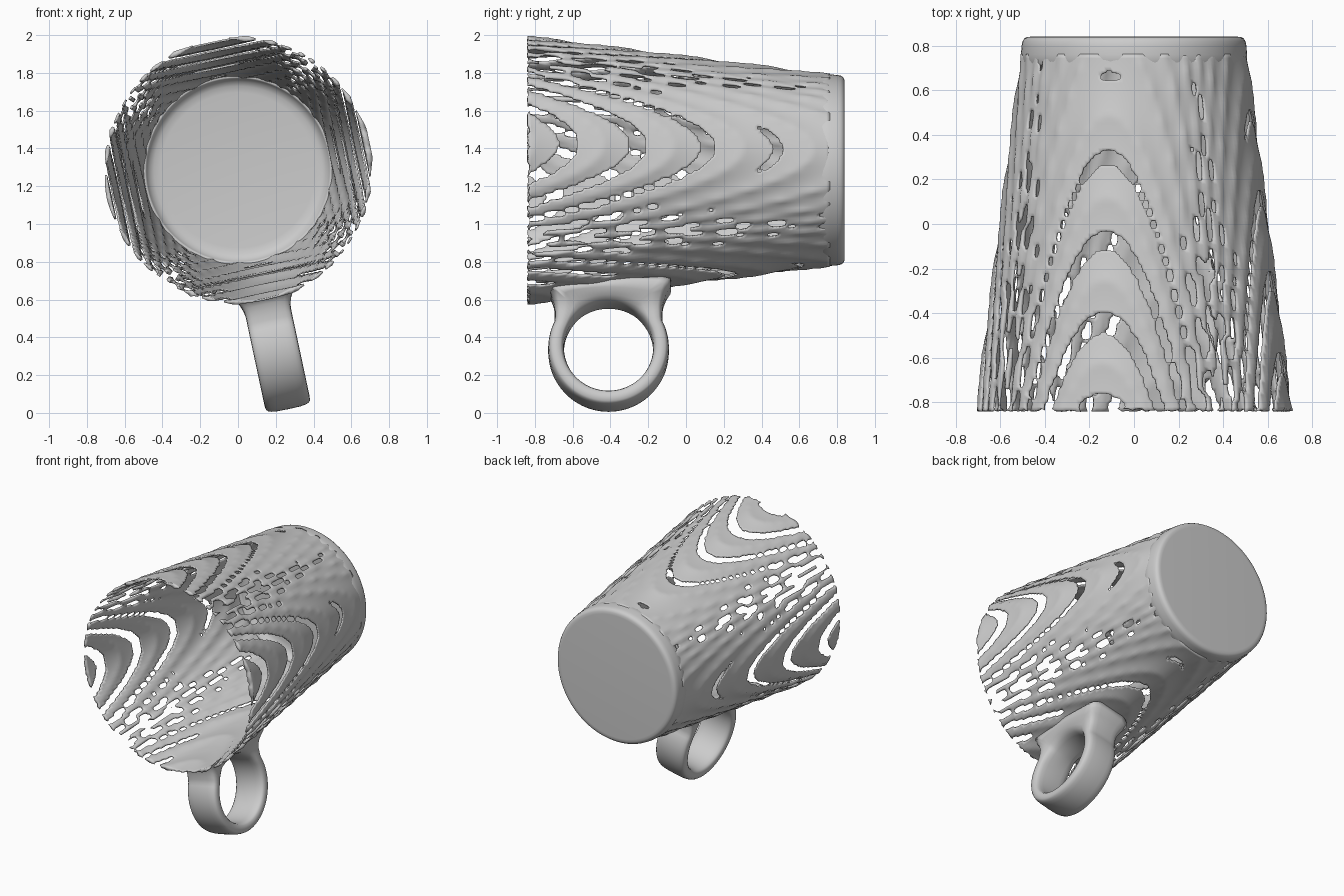
import bpy, bmesh, math, random
from math import sin, cos, pi, hypot, floor, sqrt

if "Cube" in bpy.data.objects:
    bpy.data.objects.remove(bpy.data.objects["Cube"])

random.seed(4)
TILT = math.radians(12)      # cup is rolled so the handle leans sideways
ZC = 1.285                   # height of the cup axis
H = 0.0466                   # spacing of the grid that eroded the wall
Y0, Y1 = -0.84, 0.76
PU, PW = 0.5779 / H - 0.5, 0.5552 / H - 0.5


def mid_radius(y):
    return 0.593 - 0.126 * y


def place(u, y, w):
    """Cup frame (u sideways, w away from handle) to world."""
    return (cos(TILT) * u - sin(TILT) * w, y, ZC + sin(TILT) * u + cos(TILT) * w)


def unplace(co):
    x, z = co[0], co[2] - ZC
    return cos(TILT) * x + sin(TILT) * z, co[1], -sin(TILT) * x + cos(TILT) * z


def make_object(name, bm):
    bmesh.ops.recalc_face_normals(bm, faces=bm.faces)
    me = bpy.data.meshes.new(name)
    bm.to_mesh(me)
    bm.free()
    me.shade_smooth()
    ob = bpy.data.objects.new(name, me)
    bpy.context.collection.objects.link(ob)
    return ob


def bridge(bm, rings, closed=False):
    n = len(rings[0])
    for k in range(len(rings) if closed else len(rings) - 1):
        a, b = rings[k], rings[(k + 1) % len(rings)]
        for i in range(n):
            j = (i + 1) % n
            bm.faces.new((a[i], a[j], b[j], b[i]))


def erosion(u, y, w):
    """Ratio above 1 where the thin wall falls between grid lines."""
    rm = mid_radius(y)
    p, q = u / H - PU, w / H - PW
    i, j = floor(p), floor(q)
    s, t = p - i, q - j
    f = 0.0
    for a, ws in ((0, 1 - s), (1, s)):
        for b, wt in ((0, 1 - t), (1, t)):
            f += ws * wt * abs(hypot((i + a + PU) * H, (j + b + PW) * H) - rm) / H
    r = hypot(u, w)
    n1 = max(abs(u), abs(w)) / r
    s2 = (2 * u * w / r ** 2) ** 2
    return f / (n1 * (0.485 + 0.02 * y) + s2 * (0.025 + 0.025 * y))


# Perforated wall: tapered tube with eroded cells removed
bm = bmesh.new()
NA, NY = 220, 88
rings = []
for k in range(NY + 1):
    y = Y0 + (Y1 - Y0) * k / NY
    r = mid_radius(y)
    rings.append([bm.verts.new(place(r * cos(2 * pi * i / NA), y, r * sin(2 * pi * i / NA)))
                  for i in range(NA)])
bridge(bm, rings)
holes = []
for f in bm.faces:
    u, y, w = unplace(f.calc_center_median())
    k = mid_radius(y) / hypot(u, w)
    near_handle = w < 0 and abs(u) < 0.2 and y < -0.05
    if not near_handle and erosion(u * k, y, w * k) > 1:
        holes.append(f)
bmesh.ops.delete(bm, geom=holes, context='FACES')
for _ in range(3):
    edge = [v for v in bm.verts if v.is_boundary and Y0 + 0.005 < v.co.y < Y1 - 0.01]
    bmesh.ops.smooth_vert(bm, verts=edge, factor=0.5,
                          use_axis_x=True, use_axis_y=True, use_axis_z=True)
for v in bm.verts:           # ragged lip
    if v.co.y < Y0 + 0.005:
        v.co.y += random.choice((0, 0, 0.004, 0.012))
wall = make_object("cup_wall", bm)
group = wall.vertex_groups.new(name="thickness")
for v in wall.data.vertices:
    u, y, w = unplace(v.co)
    g = 1 - 0.75 * min(1, max(0, erosion(u, y, w)))
    group.add([v.index], max(g, 0.25), 'REPLACE')
mod = wall.modifiers.new("thickness", 'SOLIDIFY')
mod.thickness = 0.035
mod.offset = 0
mod.vertex_group = "thickness"

# Solid cup base with rounded outer edge and inner fillet
bm = bmesh.new()
profile = [(0.001, 0.84), (0.46, 0.84), (0.478, 0.839), (0.492, 0.832), (0.5, 0.82),
           (0.504, 0.80), (0.507, 0.76), (0.507, 0.72), (0.494, 0.70), (0.484, 0.725),
           (0.468, 0.748), (0.445, 0.76), (0.41, 0.765), (0.001, 0.765)]
rings = [[bm.verts.new(place(r * cos(2 * pi * i / 96), y, r * sin(2 * pi * i / 96)))
          for i in range(96)] for r, y in profile]
bridge(bm, rings)
bm.faces.new(rings[0])
bm.faces.new(rings[-1])
make_object("cup_base", bm)

# Ring handle: swept band whose top flares into the wall
DC, YC, R_IN, R_OUT = 0.973, -0.41, 0.235, 0.32


def soft(v):
    return math.copysign(abs(v) ** 0.55, v)


bm = bmesh.new()
rings = []
for k in range(96):
    t = 2 * pi * k / 96
    ct, st = cos(t), sin(t)
    ro = R_OUT
    if st > 0.3:
        ro = max(R_OUT, min(0.285 / max(abs(ct), 0.01), 0.38 / st))
    ring = []
    for m in range(20):
        s = 2 * pi * m / 20
        r = (ro + R_IN) / 2 + (ro - R_IN) / 2 * soft(cos(s))
        dy, d = r * ct, DC - r * st
        flare = min(1, max(0, (0.78 - d) / 0.13))
        u = (0.122 + 0.05 * flare ** 2) * soft(sin(s))
        dy *= 1 + 0.16 * flare ** 2
        y = YC + dy
        d = max(d, sqrt(mid_radius(y) ** 2 - u * u))
        ring.append(bm.verts.new(place(u, y, -d)))
    rings.append(ring)
bridge(bm, rings, closed=True)
make_object("handle_ring", bm)
